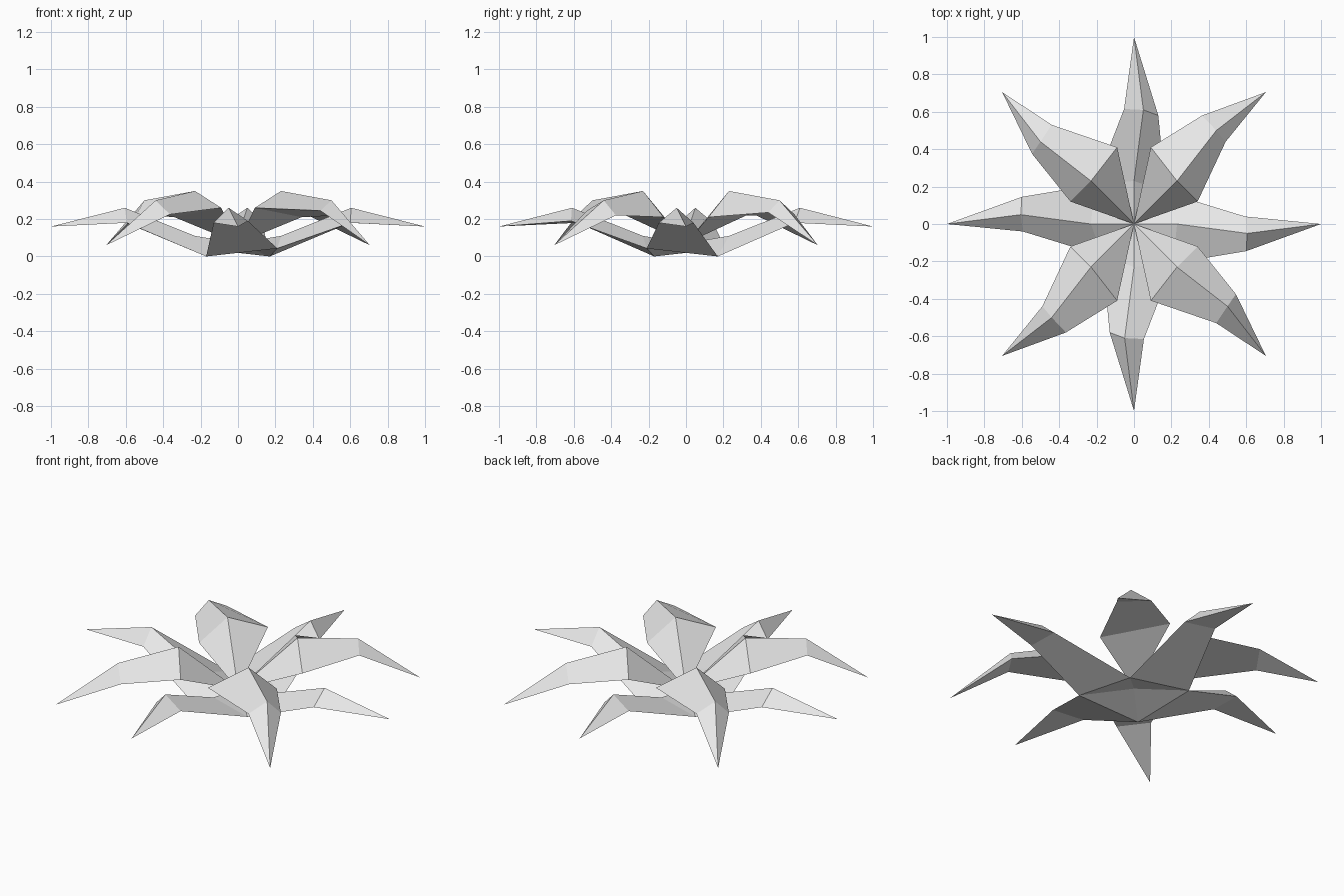
import bpy
import bmesh
from mathutils import Matrix, Vector

cube = bpy.data.objects.get("Cube")
if cube:
    bpy.data.objects.remove(cube, do_unlink=True)

# Single pale grey finish
grey = bpy.data.materials.new("pale_grey")
grey.use_nodes = True
color = (0.8, 0.8, 0.8, 1)
grey.diffuse_color = color
grey.node_tree.nodes["Principled BSDF"].inputs["Base Color"].default_value = color

CENTER = (0, 0, 0.07)
LOW_CORNER = (0.17, 0.17, 0)
HIGH_CORNER = (0.21, -0.21, 0.043)


def opposite(p):
    return (-p[0], -p[1], p[2])


def petal(name, inner, middle, tip, turn):
    """Three-sided tapering petal; inner and middle are (right, ridge, left)."""
    bm = bmesh.new()
    spin = Matrix.Rotation(turn, 4, "Z")
    root, end = [bm.verts.new(spin @ Vector(p)) for p in (CENTER, tip)]
    a, b = [[bm.verts.new(spin @ Vector(p)) for p in ring] for ring in (inner, middle)]
    for i in range(3):
        j = (i + 1) % 3
        bm.faces.new((root, a[j], a[i]))
        bm.faces.new((a[i], a[j], b[j], b[i]))
        bm.faces.new((b[i], b[j], end))
    bmesh.ops.recalc_face_normals(bm, faces=bm.faces)
    mesh = bpy.data.meshes.new(name)
    bm.to_mesh(mesh)
    bm.free()
    mesh.materials.append(grey)
    obj = bpy.data.objects.new(name, mesh)
    bpy.context.collection.objects.link(obj)


# Each petal is made once and repeated half a turn around the centre
shapes = {
    "side_petal": (
        (HIGH_CORNER, (0.23, 0, 0.11), LOW_CORNER),
        ((0.6, -0.145, 0.18), (0.605, -0.05, 0.26), (0.595, 0.04, 0.18)),
        (1, 0, 0.16)),
    "front_back_petal": (
        (opposite(LOW_CORNER), (0, -0.23, 0.11), HIGH_CORNER),
        ((-0.13, -0.58, 0.18), (-0.05, -0.61, 0.26), (0.053, -0.615, 0.19)),
        (0, -1, 0.16)),
    "diagonal_petal": (
        ((0.34, 0.12, 0.21), (0.23, 0.23, 0.35), (0.09, 0.41, 0.26)),
        ((0.49, 0.44, 0.235), (0.44, 0.5, 0.3), (0.364, 0.58, 0.225)),
        (0.705, 0.705, 0.06)),
    "cross_diagonal_petal": (
        ((0.09, -0.41, 0.26), (0.23, -0.23, 0.35), (0.34, -0.12, 0.21)),
        ((0.44, -0.53, 0.245), (0.5, -0.44, 0.3), (0.545, -0.375, 0.22)),
        (0.705, -0.705, 0.06)),
}
for name, (inner, middle, tip) in shapes.items():
    for k in range(2):
        petal(f"{name}_{k + 1}", inner, middle, tip, k * 3.14159265)
